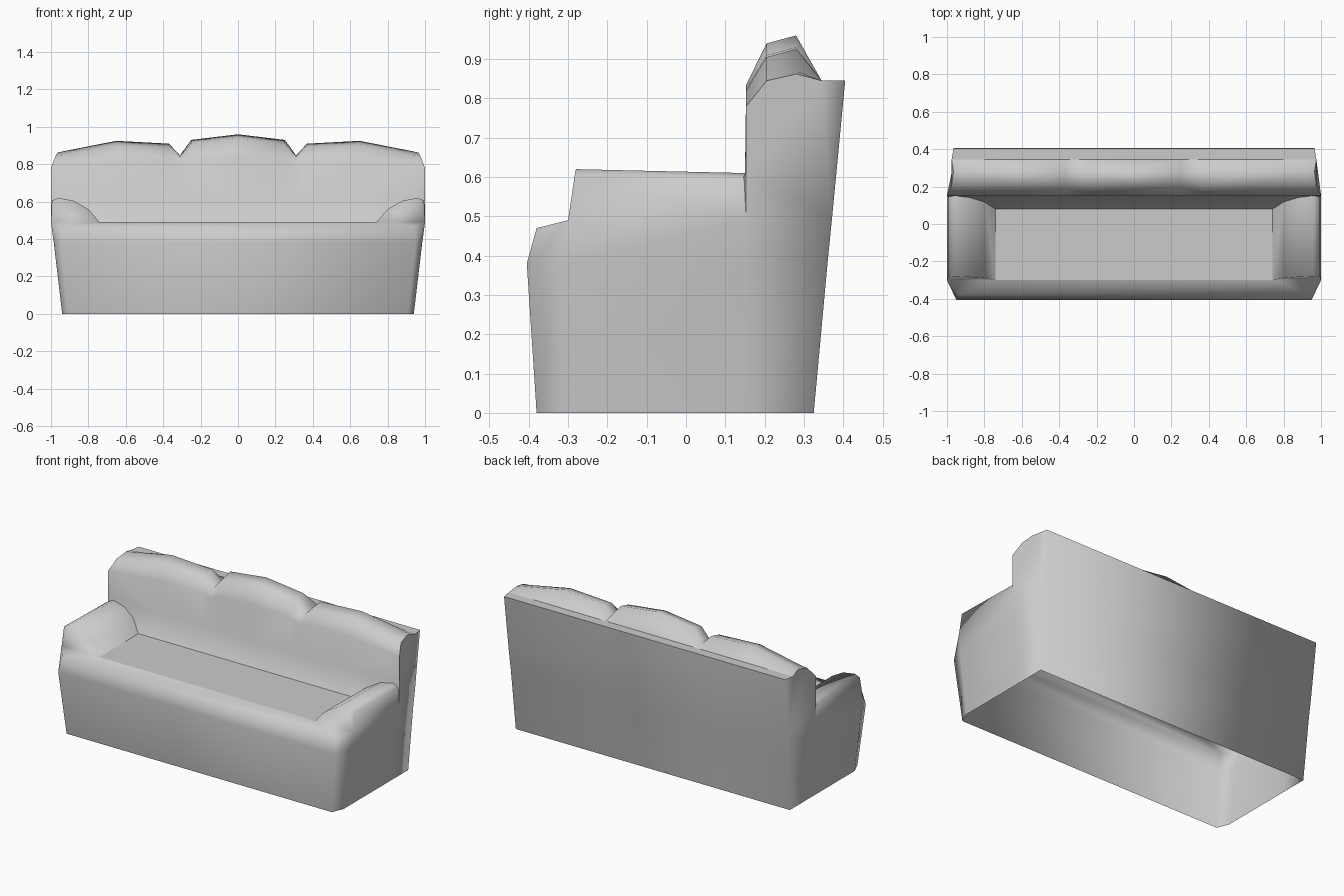
import bpy
import bmesh
import math

cube = bpy.data.objects.get("Cube")
if cube:
    bpy.data.objects.remove(cube)

fabric = bpy.data.materials.new("grey_fabric")
fabric.use_nodes = True
GREY = (0.6, 0.6, 0.6, 1)
fabric.diffuse_color = GREY
fabric.node_tree.nodes["Principled BSDF"].inputs["Base Color"].default_value = GREY


def mirrored(points):
    """Complete a row running from the model's right to its left."""
    return [(-x, y, z) for x, y, z in reversed(points) if x > 0] + points


class Shell:
    """Collects faces that share corners, then becomes one object."""

    def __init__(self):
        self.bm, self.verts = bmesh.new(), {}

    def face(self, points):
        corners = []
        for p in points:
            key = tuple(round(c, 3) for c in p)
            if key not in self.verts:
                self.verts[key] = self.bm.verts.new(key)
            if self.verts[key] not in corners:
                corners.append(self.verts[key])
        if len(corners) > 2 and not self.bm.faces.get(corners):
            self.bm.faces.new(corners)

    def loft(self, rows):
        for low, high in zip(rows, rows[1:]):
            for i in range(len(low) - 1):
                self.face([low[i], low[i + 1], high[i + 1], high[i]])

    def finish(self, name, angle):
        bmesh.ops.recalc_face_normals(self.bm, faces=self.bm.faces)
        mesh = bpy.data.meshes.new(name)
        self.bm.to_mesh(mesh)
        self.bm.free()
        mesh.materials.append(fabric)
        obj = bpy.data.objects.new(name, mesh)
        bpy.context.collection.objects.link(obj)
        bpy.ops.object.select_all(action="DESELECT")
        obj.select_set(True)
        bpy.context.view_layer.objects.active = obj
        bpy.ops.object.shade_smooth_by_angle(angle=math.radians(angle))
        return obj


SEAT_Z, LEDGE_Z = 0.49, 0.845
REAR_TOP = (0.965, 0.405, LEDGE_Z)
LEDGE_FRONT = (0.975, 0.345, LEDGE_Z)
body = Shell()

# Flared skirt: front wall, chamfered corners and side walls, open underneath
levels = [
    [(0.91, -0.38, 0), (0.94, -0.31, 0), (0.94, 0.15, 0), (0.94, 0.325, 0)],
    [(0.95, -0.405, 0.38), (0.985, -0.31, 0.38), (0.985, 0.15, 0.38), (0.95, 0.36, 0.38)],
    [(0.94, -0.38, 0.47), (1, -0.30, SEAT_Z), (1, 0.153, SEAT_Z), (0.955, 0.371, SEAT_Z)],
]
for s in (1, -1):
    body.loft([[(s * x, y, z) for x, y, z in row] for row in levels])
rolled = [row[:1] for row in levels]
body.loft([mirrored(row) for row in rolled])
roll_top = [(0.74, -0.30, SEAT_Z), (1, -0.30, SEAT_Z)]
body.loft([mirrored([levels[2][0], levels[2][0]]), mirrored(roll_top)])

# Back panel
rear = [row[-1] for row in levels] + [REAR_TOP]
body.face(mirrored([rear[0]]) + [rear[1], rear[2], rear[3]]
          + [(-x, y, z) for x, y, z in reversed(rear[1:])])

# Arms: rounded top profile run from the front to the backrest
arm_profile = [(0.74, SEAT_Z), (0.80, 0.56), (0.88, 0.605), (0.96, 0.62), (0.995, 0.605), (1, SEAT_Z)]
for s in (1, -1):
    front = [(s * x, -0.30 + (z - SEAT_Z) * 0.15, z) for x, z in arm_profile]
    back = [(s * x, 0.153, z - (z - SEAT_Z) * 0.08) for x, z in arm_profile]
    body.loft([front, back])
    body.face(front)

# Backrest: three puffed cushions as sections along x
crest = [(0, 0.96, 0.835), (0.25, 0.93, 0.825), (0.31, 0.848, 0.80), (0.37, 0.91, 0.82),
         (0.65, 0.925, 0.82), (0.93, 0.87, 0.79)]
sections = []
for x, top, lip in crest:
    shoulder = max(top - 0.02, 0.84)
    sections.append([(x, 0.08, SEAT_Z), (x, 0.15, 0.61), (x, 0.153, lip),
                     (x, 0.205, shoulder), (x, 0.28, top), (x, 0.345, LEDGE_Z)])
end = [(1, 0.153, SEAT_Z), (1, 0.153, 0.61), (1, 0.153, 0.78),
       (0.975, 0.205, 0.845), (0.965, 0.28, 0.862), LEDGE_FRONT]
sections.append(end)
cushions = Shell()
for s in (1, -1):
    cushions.loft([[(s * x, y, z) for x, y, z in sec] for sec in sections])
    # Outer end of the backrest, continuing the side wall
    cap = end + [REAR_TOP, rear[2]]
    body.face([(s * x, y, z) for x, y, z in cap])
body.finish("sofa_body", 100)
cushions.finish("back_cushions", 100)

# Flat seat and the narrow ledge behind the cushions
seat = Shell()
seat.loft([mirrored([(0.83, -0.30, SEAT_Z)]), mirrored([(0.83, 0.08, SEAT_Z)])])
seat.finish("seat", 30)
ledge = Shell()
ledge.loft([mirrored([LEDGE_FRONT]), mirrored([REAR_TOP])])
ledge.finish("back_ledge", 30)
